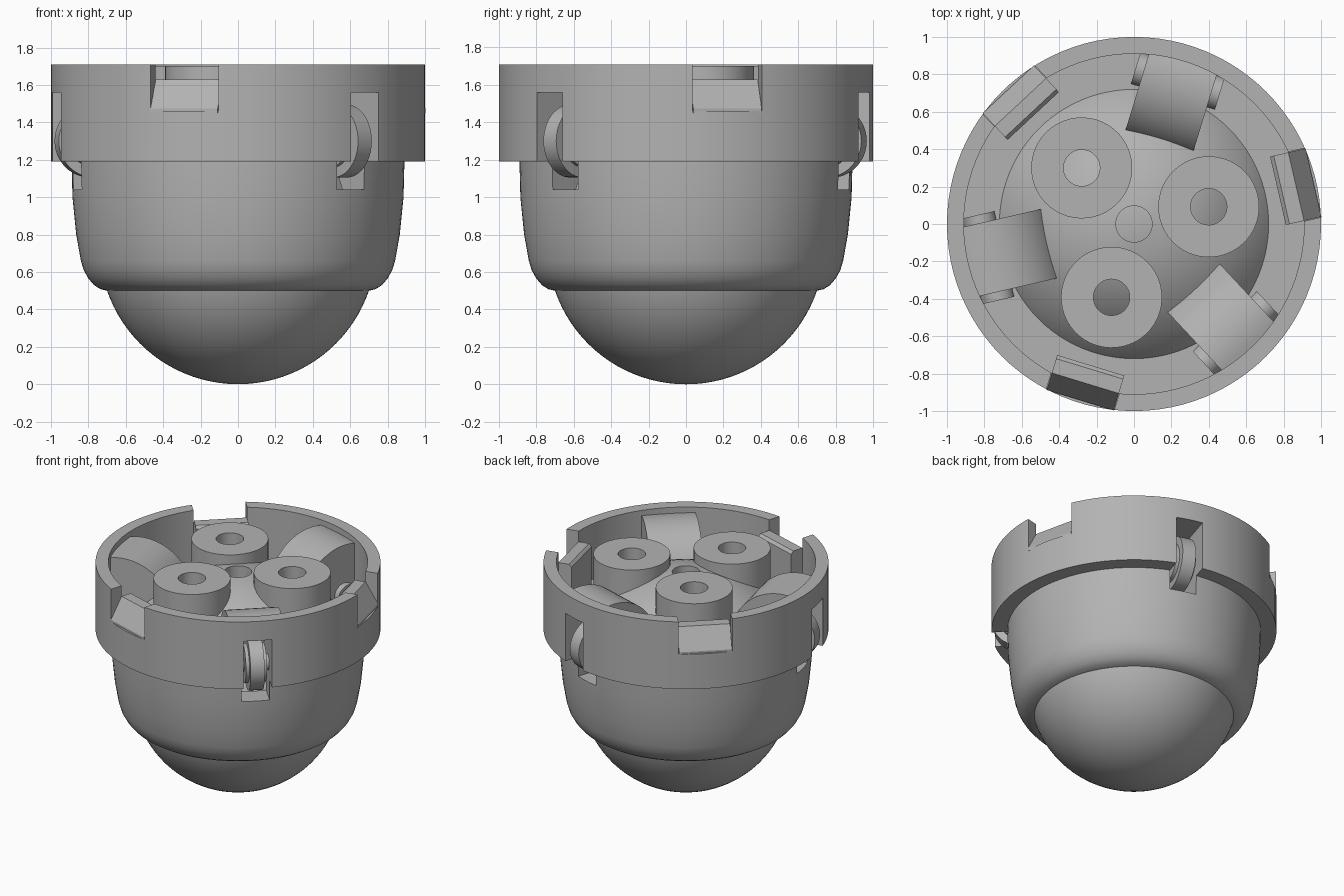
import bpy, bmesh
from math import radians, cos, sin, sqrt
from mathutils import Matrix, Vector

cube = bpy.data.objects.get("Cube")
if cube:
    bpy.data.objects.remove(cube)

grey = bpy.data.materials.new("plain grey")
grey.use_nodes = True
colour = (0.45, 0.45, 0.45, 1)
grey.diffuse_color = colour
grey.node_tree.nodes["Principled BSDF"].inputs["Base Color"].default_value = colour

ROLLERS = (73, 193, 313)   # side roller directions
CLIPS = (13, 133, 253)     # clip and post directions
BALL_Z = 0.74
AXLE_R, AXLE_Z = 0.8, 1.3


def finish(name, bm):
    bmesh.ops.recalc_face_normals(bm, faces=bm.faces)
    mesh = bpy.data.meshes.new(name)
    bm.to_mesh(mesh)
    bm.free()
    mesh.materials.append(grey)
    ob = bpy.data.objects.new(name, mesh)
    bpy.context.collection.objects.link(ob)
    return ob


def turn(angle):
    return Matrix.Rotation(radians(angle), 4, 'Z')


def box(bm, angle, r0, r1, width, z0, z1):
    """Box reaching outwards between two radii."""
    m = (turn(angle) @ Matrix.Translation(((r0 + r1) / 2, 0, (z0 + z1) / 2))
         @ Matrix.Diagonal((r1 - r0, width, z1 - z0, 1)))
    bmesh.ops.create_cube(bm, size=1, matrix=m)


def post(bm, angle, offset, radius, z0, z1):
    m = turn(angle) @ Matrix.Translation((offset, 0, (z0 + z1) / 2))
    bmesh.ops.create_cone(bm, cap_ends=True, segments=48, radius1=radius,
                          radius2=radius, depth=z1 - z0, matrix=m)


def axle(bm, angle, radius, length):
    """Cylinder lying across the outward direction."""
    m = (turn(angle) @ Matrix.Translation((AXLE_R, 0, AXLE_Z))
         @ Matrix.Rotation(radians(90), 4, 'X'))
    bmesh.ops.create_cone(bm, cap_ends=True, segments=48, radius1=radius,
                          radius2=radius, depth=length, matrix=m)


def prism(bm, angle, profile, width):
    """Extrude a radius/height outline across the outward direction."""
    m = turn(angle)
    sides = [[bm.verts.new(m @ Vector((r, y, z))) for r, z in profile]
             for y in (-width / 2, width / 2)]
    bm.faces.new(sides[0])
    bm.faces.new(sides[1])
    for i in range(len(profile)):
        j = (i + 1) % len(profile)
        bm.faces.new((sides[0][i], sides[0][j], sides[1][j], sides[1][i]))


def lathe(name, profile):
    bm = bmesh.new()
    verts = [bm.verts.new((r, 0, z)) for r, z in profile]
    edges = [bm.edges.new((a, b)) for a, b in zip(verts, verts[1:])]
    bmesh.ops.spin(bm, geom=verts + edges, cent=(0, 0, 0), axis=(0, 0, 1),
                   angle=radians(360), steps=96, use_merge=True)
    bmesh.ops.remove_doubles(bm, verts=bm.verts, dist=0.0002)
    return finish(name, bm)


def cap(radius, r_end, steps=14):
    """Dome outline from the axis outwards."""
    rs = [r_end * sin(radians(90 * i / steps)) for i in range(steps + 1)]
    return [(r, BALL_Z + sqrt(max(radius ** 2 - r ** 2, 0))) for r in rs]


# Cup: domed inside, rim wall, stepped skirt and rounded lower body
rim = [(0.91, 1.28), (0.91, 1.71), (1, 1.71), (1, 1.19), (0.89, 1.19),
       (0.885, 1.0), (0.865, 0.8), (0.84, 0.66), (0.825, 0.61), (0.8, 0.565),
       (0.77, 0.53), (0.735, 0.508), (0.7, 0.5), (0.735, 0.6)]
cup = lathe("cup", cap(0.9, 0.72) + rim + cap(0.78, 0.78)[::-1])

# Posts
bm = bmesh.new()
for a in CLIPS:
    post(bm, a, 0.41, 0.27, 1.25, 1.7)
posts = finish("posts", bm)

# Curved roller housings
arc = [(AXLE_R + 0.38 * cos(radians(t)), AXLE_Z + 0.38 * sin(radians(t)))
       for t in range(72, 181, 6)]
bm = bmesh.new()
for a in ROLLERS:
    prism(bm, a, arc + [(0.42, 1.2), (arc[0][0], 1.2)], 0.38)
housings = finish("roller_housings", bm)

# Axle bosses beside the housings
bm = bmesh.new()
for a in ROLLERS:
    axle(bm, a, 0.088, 0.47)
bosses = finish("axle_bosses", bm)

# Openings: roller windows, clip notches, post holes and centre hole
bm = bmesh.new()
for a in ROLLERS:
    box(bm, a, 0.59, 1.1, 0.2, 1.04, 1.56)
for a in CLIPS:
    box(bm, a, 0.84, 1.1, 0.38, 1.46, 1.8)
    post(bm, a, 0.41, 0.097, 1.15, 1.9)
post(bm, 0, 0, 0.097, 1.3, 1.9)
cutter = finish("opening_cutter", bm)
cutter.hide_render = True

for ob in (cup, posts, housings, bosses):
    mod = ob.modifiers.new("openings", 'BOOLEAN')
    mod.operation = 'DIFFERENCE'
    mod.solver = 'EXACT'
    mod.object = cutter
    bpy.context.view_layer.objects.active = ob
    bpy.ops.object.modifier_apply(modifier=mod.name)
bpy.data.objects.remove(cutter)

# Snap clips with sloping outer faces
bm = bmesh.new()
hook = [(0.79, 1.27), (0.79, 1.61), (0.81, 1.63), (0.89, 1.63),
        (0.985, 1.475), (0.985, 1.45), (0.93, 1.45), (0.93, 1.27)]
for a in CLIPS:
    prism(bm, a, hook, 0.375)
clips = finish("snap_clips", bm)

# Side rollers with raised hubs
bm = bmesh.new()
for a in ROLLERS:
    axle(bm, a, 0.195, 0.1)
    axle(bm, a, 0.14, 0.15)
    axle(bm, a, 0.06, 0.25)
rollers = finish("side_rollers", bm)

# Main ball
bm = bmesh.new()
bmesh.ops.create_uvsphere(bm, u_segments=96, v_segments=48, radius=0.74,
                          matrix=Matrix.Translation((0, 0, BALL_Z)))
ball = finish("ball", bm)

bpy.ops.object.select_all(action='DESELECT')
for ob in (cup, posts, housings, bosses, clips, rollers, ball):
    ob.select_set(True)
bpy.context.view_layer.objects.active = cup
bpy.ops.object.shade_smooth_by_angle(angle=radians(30))
